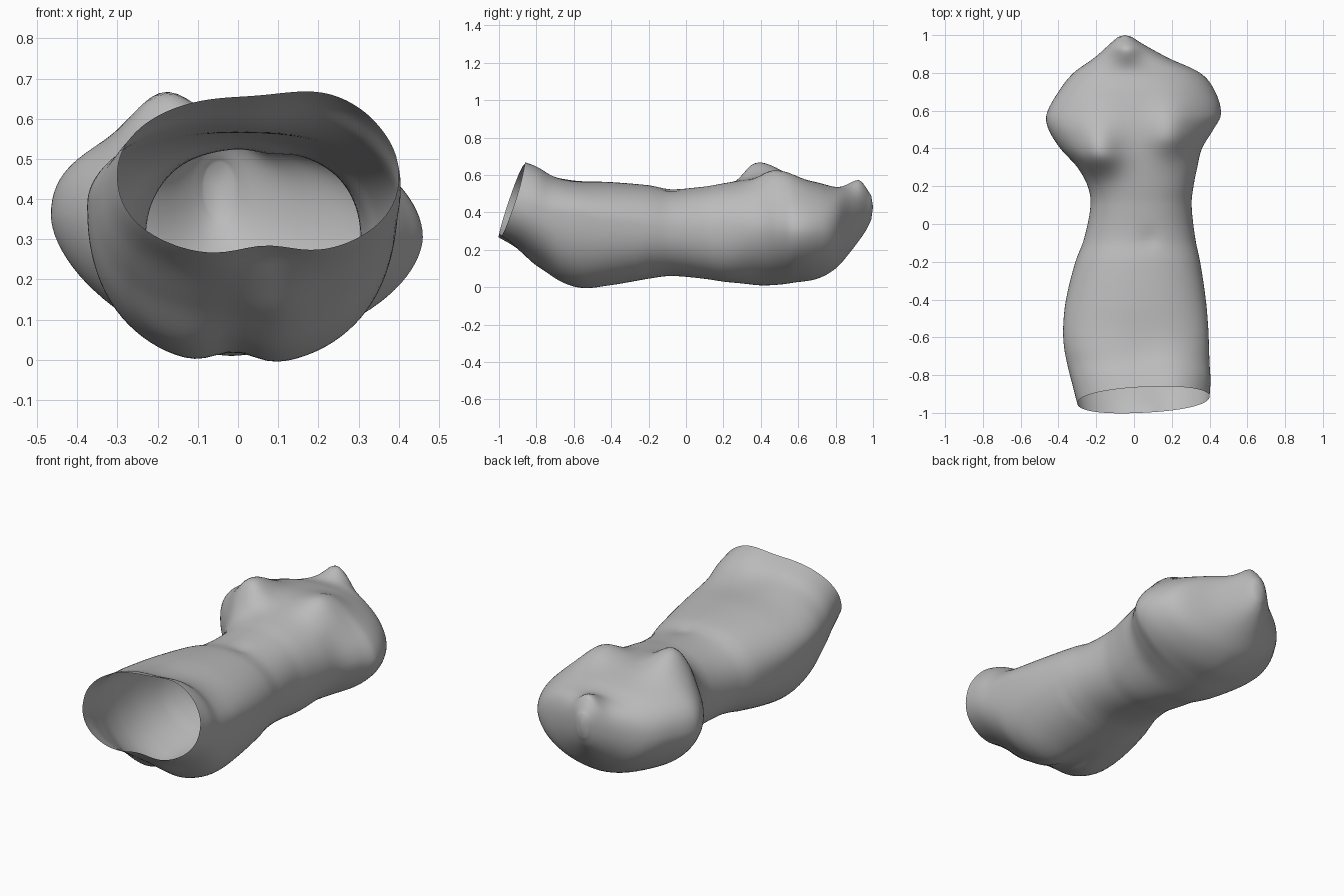
import bpy, bmesh, math

if "Cube" in bpy.data.objects:
    bpy.data.objects.remove(bpy.data.objects["Cube"])

# Cross-sections along the torso: y, x min, x max, z bottom, z top, z of widest point
SECTIONS = [
    (-.93, -.30, .40, .255, .66, .46),
    (-.83, -.325, .405, .20, .635, .43),
    (-.74, -.35, .40, .12, .605, .40),
    (-.65, -.37, .397, .02, .585, .39),
    (-.55, -.375, .393, -.014, .57, .38),
    (-.40, -.36, .38, .005, .562, .35),
    (-.20, -.31, .35, .045, .545, .32),
    (-.08, -.265, .325, .06, .525, .30),
    (.10, -.23, .305, .045, .538, .30),
    (.20, -.245, .315, .03, .555, .31),
    (.30, -.30, .335, .02, .57, .33),
    (.40, -.39, .36, .010, .58, .34),
    (.50, -.452, .42, .014, .585, .34),
    (.58, -.463, .460, .025, .58, .33),
    (.70, -.40, .43, .045, .56, .33),
    (.80, -.32, .35, .10, .535, .33),
    (.88, -.21, .18, .19, .53, .36),
    (.96, -.12, .035, .30, .52, .41),
    (.99, -.085, -.01, .36, .49, .43),
]
SIDES, STEPS = 96, 6


def smooth_rows(rows, steps):
    """Hermite interpolation of the section table."""
    def slope(i, k):
        a, b = rows[max(i - 1, 0)], rows[min(i + 1, len(rows) - 1)]
        return (b[k] - a[k]) / (b[0] - a[0])
    out = []
    for i in range(len(rows) - 1):
        a, b = rows[i], rows[i + 1]
        h = b[0] - a[0]
        for s in range(steps):
            t = s / steps
            row = [a[0] + h * t]
            for k in range(1, len(a)):
                row.append((2*t**3 - 3*t*t + 1) * a[k] + (t**3 - 2*t*t + t) * h * slope(i, k)
                           + (3*t*t - 2*t**3) * b[k] + (t**3 - t*t) * h * slope(i + 1, k))
            out.append(row)
    out.append(list(rows[-1]))
    return out


def bump(x, y, cx, cy, sx, front, back):
    sy = front if y < cy else back
    return math.exp(-((x - cx) / sx) ** 2 - ((y - cy) / sy) ** 2)


def relief(x, y, up):
    """Height offset of soft forms; up runs from -1 (back) to 1 (belly side)."""
    if up > 0:
        w = min(1, up * 1.6)
        return w * (.105 * bump(x, y, -.19, .37, .115, .10, .16)    # breasts
                    + .075 * bump(x, y, .20, .46, .12, .11, .16)
                    + .045 * bump(x, y, -.04, .925, .07, .07, .035)  # neck stump
                    - .010 * bump(x, y, .08, -.08, .05, .05, .05)    # navel
                    + .025 * bump(x, y, .24, -.86, .14, .15, .15)    # thigh top
                    - .012 * bump(x, y, .04, -.70, .12, .2, .15))
    w = min(1, -up * 1.6)
    return w * (.04 * bump(x, y, -.01, -.60, .07, .15, .2)           # seat cleft
                + .03 * bump(x, y, .07, -.98, .10, .12, .06)         # rim notch
                - .02 * bump(x, y, .11, -.80, .08, .08, .08))


bm = bmesh.new()
rings = []
for y, x0, x1, zb, zt, zw in smooth_rows(SECTIONS, STEPS):
    ring = []
    cx, rx = (x0 + x1) / 2, (x1 - x0) / 2
    # Sections lean toward the open end; shoulder weight peaks at the arms
    t = min(1, max(0, (-.58 - y) / .37))
    tilt = .34 * t * t * (3 - 2 * t)
    sh = math.exp(-((y - .56) / .27) ** 4)
    for j in range(SIDES):
        a = 2 * math.pi * j / SIDES
        c, s = math.cos(a), math.sin(a)
        # Shoulders taper toward the back and sit higher on the left
        ex = .93 + (.22 * sh if s < 0 else -.05 * sh if c < 0 else .07 * sh)
        if y < -.2 and s < 0:
            ex -= .05
        x = cx + rx * math.copysign(abs(c) ** ex, c)
        z = zw + math.copysign(abs(s) ** ex, s) * ((zt - zw) if s > 0 else (zw - zb))
        z -= .025 * sh * c * abs(c)
        # Slight turn of the open end
        yy = y + tilt * (z - .46) + .15 * tilt * (x - .05)
        z += relief(x, yy, s)
        ring.append(bm.verts.new((x, yy, z)))
    rings.append(ring)

# Skin between sections, open at the thigh end and closed at the neck
for r, q in zip(rings, rings[1:]):
    for j in range(SIDES):
        k = (j + 1) % SIDES
        bm.faces.new((r[j], r[k], q[k], q[j]))
tip = bm.verts.new((-.048, 1.0, .43))
for j in range(SIDES):
    bm.faces.new((rings[-1][j], rings[-1][(j + 1) % SIDES], tip))
bmesh.ops.recalc_face_normals(bm, faces=bm.faces)

mesh = bpy.data.meshes.new("torso")
bm.to_mesh(mesh)
bm.free()
for p in mesh.polygons:
    p.use_smooth = True
stone = bpy.data.materials.new("grey stone")
stone.diffuse_color = (.5, .5, .5, 1)
stone.use_nodes = True
stone.node_tree.nodes["Principled BSDF"].inputs["Base Color"].default_value = stone.diffuse_color
mesh.materials.append(stone)
torso = bpy.data.objects.new("torso", mesh)
bpy.context.collection.objects.link(torso)
